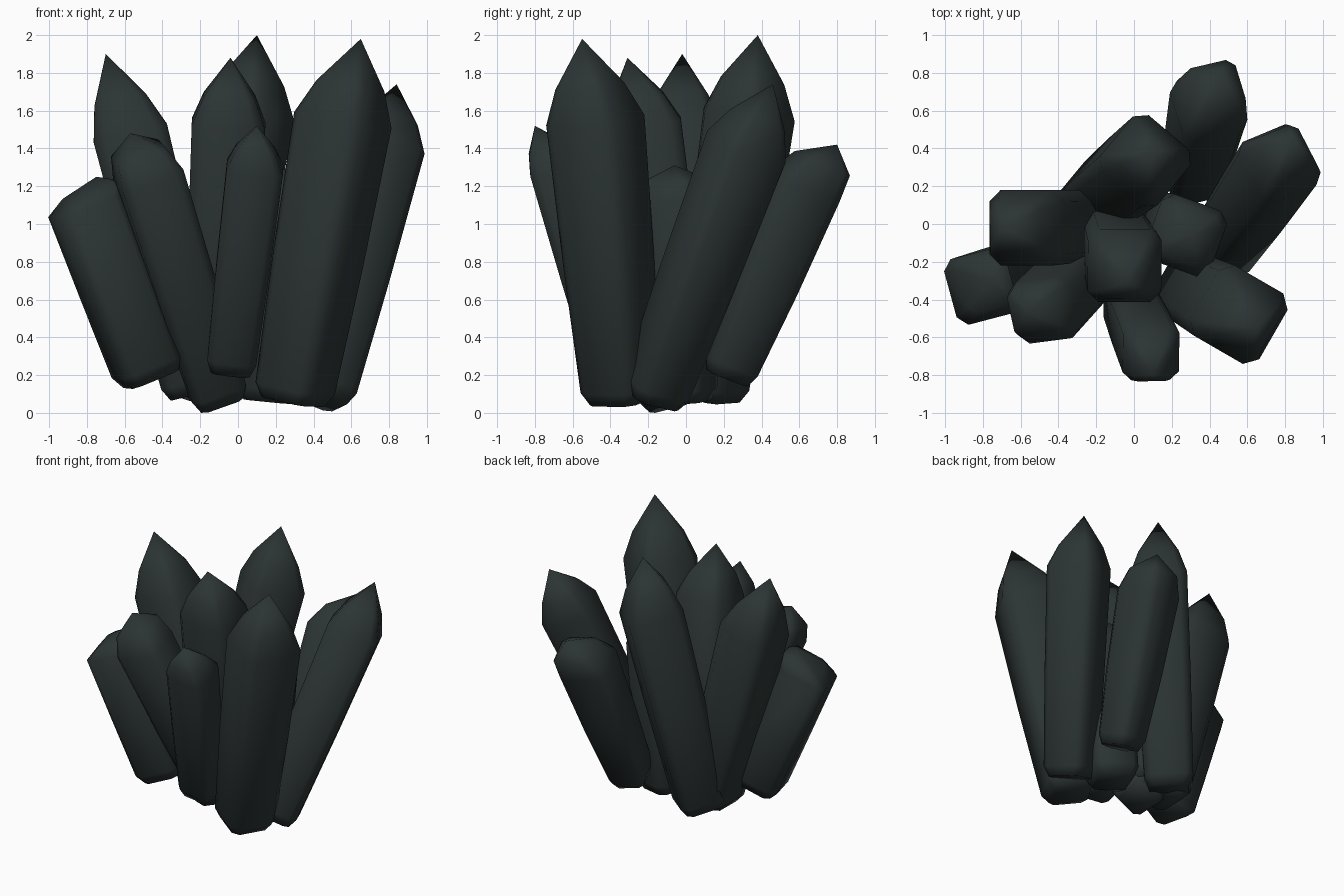
import bpy, bmesh, math
from mathutils import Vector, Matrix

if "Cube" in bpy.data.objects:
    bpy.data.objects.remove(bpy.data.objects["Cube"])

mat = bpy.data.materials.new("dark_slate_green")
mat.diffuse_color = (0.025, 0.035, 0.034, 1)
mat.use_nodes = True
mat.node_tree.nodes["Principled BSDF"].inputs["Base Color"].default_value = mat.diffuse_color


def crystal(name, base, shoulder, tip, w0, w1, rot=0, depth=1.0, blunt=False):
    """Chamfered square column that widens to a shoulder and closes in a tip."""
    base, shoulder, tip = Vector(base), Vector(shoulder), Vector(tip)
    axis = (shoulder - base).normalized()
    turn = Vector((0, 0, 1)).rotation_difference(axis).to_matrix() @ Matrix.Rotation(math.radians(rot), 3, 'Z')
    bm = bmesh.new()

    def ring(centre, w, cut=0.7):
        pts = [(1, cut), (cut, 1), (-cut, 1), (-1, cut), (-1, -cut), (-cut, -1), (cut, -1), (1, -cut)]
        return [bm.verts.new(centre + turn @ Vector((x * w, y * w * depth, 0))) for x, y in pts]

    mid = base.lerp(shoulder, 0.5)
    k, s = (0.55, 0.78) if blunt else (0.42, 0.7)
    rings = [ring(base, w0 * 0.8),
             ring(base + axis * 0.07, w0),
             ring(mid, w0 * 0.4 + w1 * 0.6),
             ring(shoulder, w1),
             ring(shoulder.lerp(tip, k), w1 * s)]
    bm.faces.new(rings[0][::-1])
    for a, b in zip(rings, rings[1:]):
        for i in range(8):
            j = (i + 1) % 8
            bm.faces.new((a[i], a[j], b[j], b[i]))
    top = bm.verts.new(tip)
    for i in range(8):
        bm.faces.new((rings[-1][i], rings[-1][(i + 1) % 8], top))
    me = bpy.data.meshes.new(name)
    bm.to_mesh(me)
    bm.free()
    me.materials.append(mat)
    ob = bpy.data.objects.new(name, me)
    bpy.context.collection.objects.link(ob)
    for p in me.polygons:
        p.use_smooth = True


# tall pointed crystals
crystal("tall_front_right", (0.29, -0.34, 0.06), (0.555, -0.48, 1.55), (0.65, -0.55, 1.98), 0.175, 0.215, -30)
crystal("tall_back", (-0.22, 0.12, 0.08), (0.06, 0.335, 1.58), (0.1, 0.38, 2.0), 0.17, 0.2, 50)
crystal("tall_left", (-0.22, 0.0, 0.1), (-0.57, -0.02, 1.48), (-0.7, -0.02, 1.9), 0.175, 0.2, 0)
crystal("tall_centre", (-0.13, -0.01, 0.15), (-0.05, -0.22, 1.53), (-0.04, -0.31, 1.88), 0.15, 0.195, 0)
crystal("tall_right", (0.43, -0.18, 0.07), (0.77, 0.32, 1.41), (0.84, 0.46, 1.74), 0.155, 0.185, 25)
# short outer crystals
crystal("small_front", (-0.04, -0.38, 0.22), (0.09, -0.68, 1.3), (0.1, -0.8, 1.52), 0.13, 0.15, 0)
crystal("front_left", (-0.1, -0.07, 0.06), (-0.475, -0.455, 1.26), (-0.57, -0.47, 1.48), 0.15, 0.172, 10, blunt=True)
# blunt crystals
crystal("blunt_left", (-0.46, -0.21, 0.18), (-0.81, -0.33, 1.1), (-0.75, -0.3, 1.25), 0.17, 0.18, 15, blunt=True)
crystal("blunt_back", (0.3, 0.21, 0.19), (0.395, 0.625, 1.2), (0.46, 0.8, 1.42), 0.135, 0.178, 15, blunt=True)
crystal("blunt_inner", (0.18, -0.02, 0.06), (0.275, -0.06, 1.14), (0.3, -0.06, 1.31), 0.16, 0.185, -20, blunt=True)
